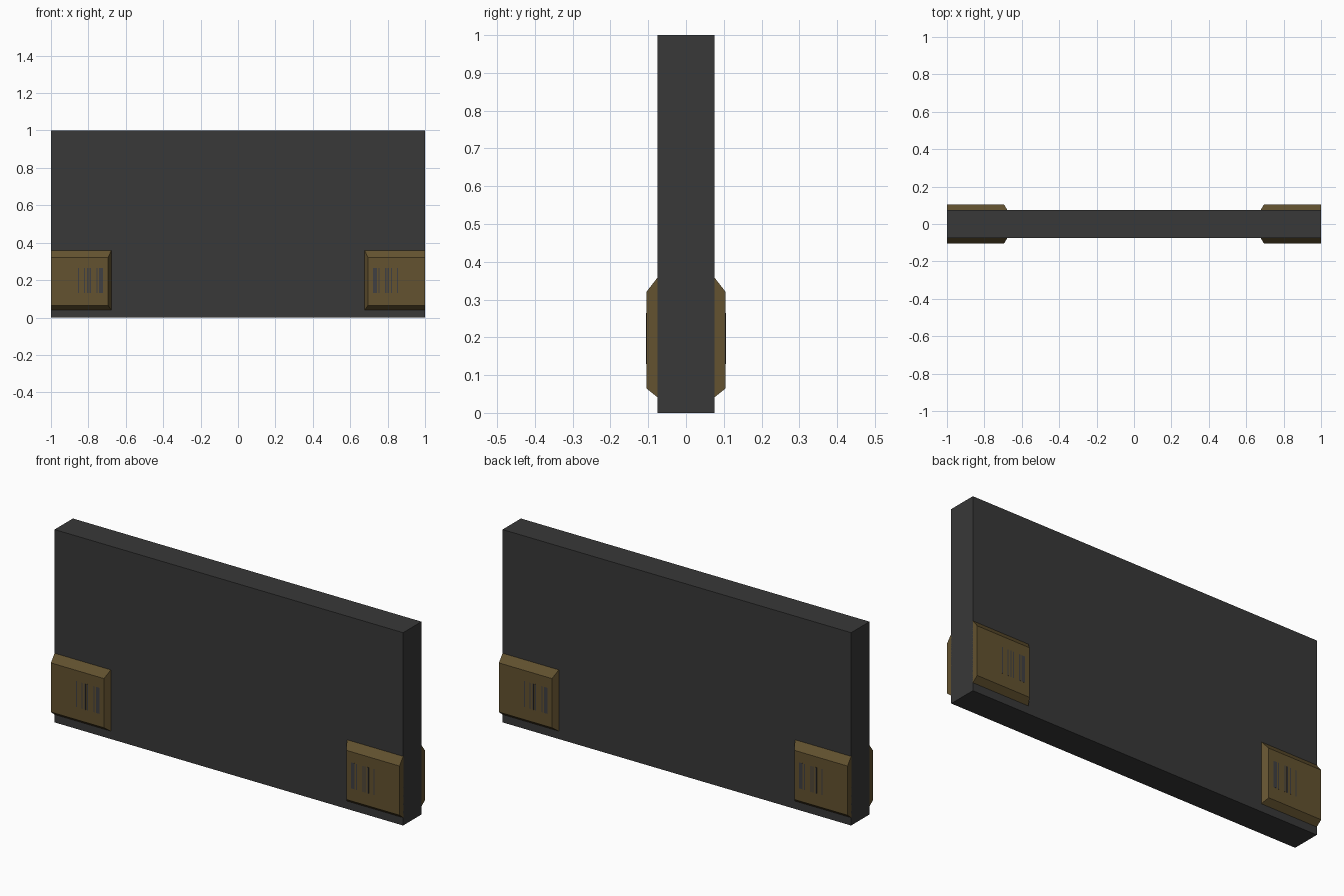
import bpy, bmesh

if "Cube" in bpy.data.objects:
    bpy.data.objects.remove(bpy.data.objects["Cube"])


def material(name, rgb):
    m = bpy.data.materials.new(name)
    m.diffuse_color = (*rgb, 1)
    m.use_nodes = True
    m.node_tree.nodes["Principled BSDF"].inputs["Base Color"].default_value = m.diffuse_color
    return m


DARK = material("dark grey", (0.04, 0.04, 0.04))
BROWN = material("brown", (0.125, 0.085, 0.029))
SLATE = material("slate grey", (0.05, 0.05, 0.055))


def frustum(name, base, top, mat):
    """Solid between two (x0, x1, z0, z1, y) rectangles."""
    bm = bmesh.new()
    rings = []
    for x0, x1, z0, z1, y in (base, top):
        rings.append([bm.verts.new((x, y, z)) for x, z in
                      ((x0, z0), (x1, z0), (x1, z1), (x0, z1))])
    a, b = rings
    bm.faces.new(a)
    bm.faces.new(b)
    for i in range(4):
        j = (i + 1) % 4
        bm.faces.new((a[i], a[j], b[j], b[i]))
    bmesh.ops.recalc_face_normals(bm, faces=bm.faces)
    mesh = bpy.data.meshes.new(name)
    bm.to_mesh(mesh)
    bm.free()
    mesh.materials.append(mat)
    ob = bpy.data.objects.new(name, mesh)
    bpy.context.collection.objects.link(ob)
    return ob


# Main slab
frustum("panel", (-1, 1, 0, 1, -0.075), (-1, 1, 0, 1, 0.075), DARK)

# Bevelled corner pads on both faces, each with thin dark vertical inlays
BARS = ((0.722, 0.742), (0.750, 0.756), (0.787, 0.793),
        (0.800, 0.806), (0.818, 0.824), (0.850, 0.856))
for sx, side in ((-1, "left"), (1, "right")):
    for sy, face in ((-1, "front"), (1, "back")):
        frustum(f"{face}_{side}_pad",
                (sx * 0.677, sx, 0.04, 0.36, sy * 0.074),
                (sx * 0.695, sx, 0.065, 0.32, sy * 0.105), BROWN)
        for i, (x0, x1) in enumerate(BARS):
            frustum(f"{face}_{side}_inlay_{i + 1}",
                    (sx * x0, sx * x1, 0.13, 0.265, sy * 0.100),
                    (sx * x0, sx * x1, 0.13, 0.265, sy * 0.1055), SLATE)
